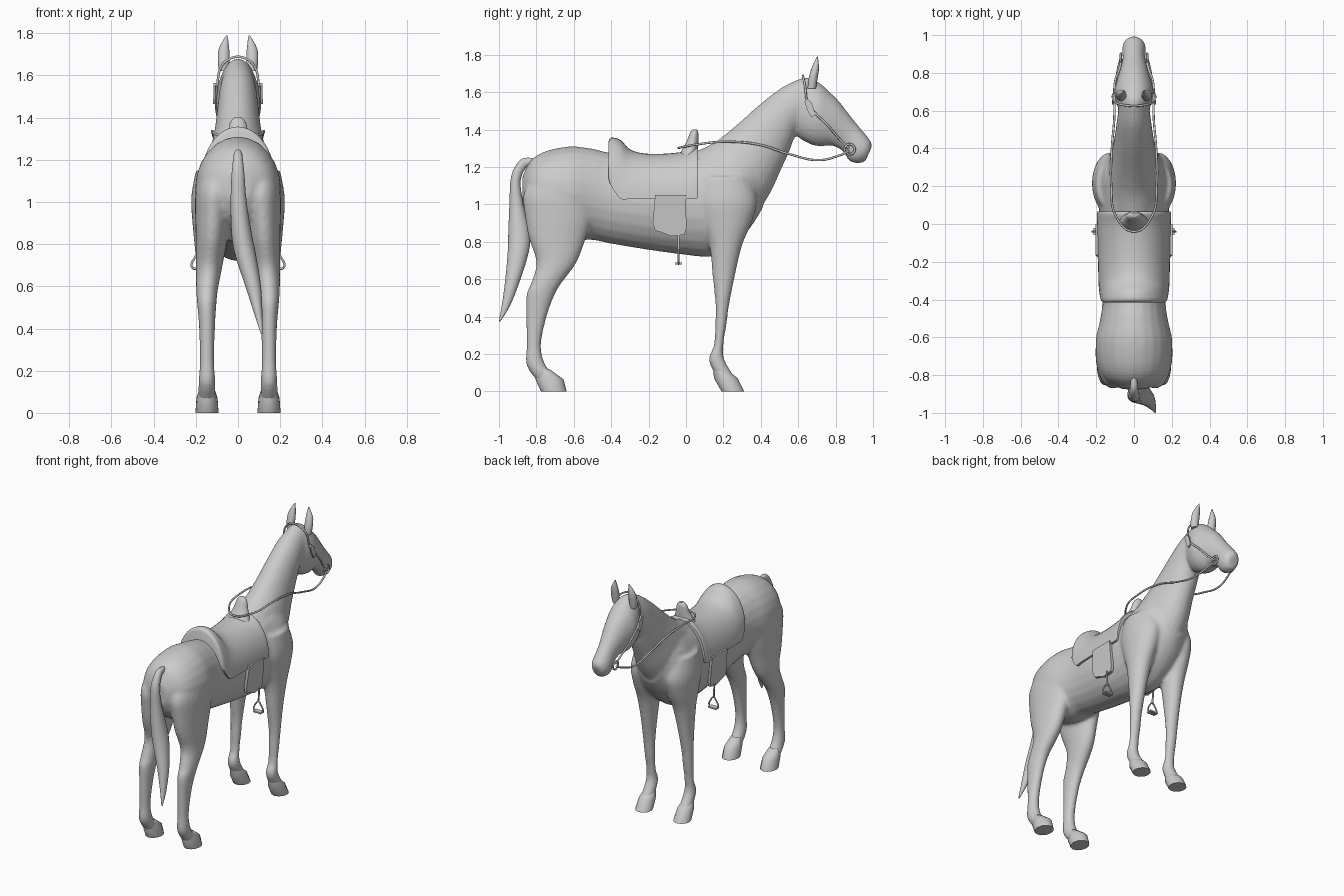
import bpy
import bmesh
from math import sin, cos, pi, radians
from mathutils import Vector

default_cube = bpy.data.objects.get("Cube")
if default_cube:
    bpy.data.objects.remove(default_cube, do_unlink=True)

grey = bpy.data.materials.new("plain_grey")
grey.use_nodes = True
grey.diffuse_color = (0.6, 0.6, 0.6, 1)
grey.node_tree.nodes["Principled BSDF"].inputs["Base Color"].default_value = (0.6, 0.6, 0.6, 1)


# ---- helpers: a section is (x centre, half width, y and z of one edge, y and z of the other)
def column(y, top, bottom, width):
    return (0, width, y, top, y, bottom)


def level(z, back, front, x, width):
    return (x, width, back, z, front, z)


def refine(sections, steps):
    """Catmull-Rom interpolation between neighbouring sections."""
    result = []
    last = len(sections) - 1
    for i in range(last):
        a, b = sections[max(i - 1, 0)], sections[i]
        c, d = sections[i + 1], sections[min(i + 2, last)]
        for k in range(steps):
            t = k / steps
            result.append([q + t * (r - p) / 2
                           + t * t * (2 * p - 5 * q + 4 * r - s) / 2
                           + t * t * t * (3 * q - p - 3 * r + s) / 2
                           for p, q, r, s in zip(a, b, c, d)])
    return result + [sections[-1]]


def ellipse(section, sides, side=1):
    x, width, y_a, z_a, y_b, z_b = section
    a, b = Vector((x * side, y_a, z_a)), Vector((x * side, y_b, z_b))
    across = Vector((max(width, 0.002), 0, 0))
    angles = [2 * pi * i / sides for i in range(sides)]
    return [(a + b) / 2 + (a - b) / 2 * cos(t) + across * sin(t) for t in angles]


def stitch(bm, loops):
    """Skin a row of closed loops and cap both ends."""
    rings = [[bm.verts.new(p) for p in loop] for loop in loops]
    count = len(rings[0])
    for low, high in zip(rings, rings[1:]):
        for i in range(count):
            j = (i + 1) % count
            bm.faces.new((low[i], low[j], high[j], high[i]))
    bm.faces.new(rings[0])
    bm.faces.new(rings[-1])


def loft(bm, sections, side=1, steps=4, sides=24):
    stitch(bm, [ellipse(s, sides, side) for s in refine(sections, steps)])


def finish(name, bm, sharp=50):
    bmesh.ops.recalc_face_normals(bm, faces=bm.faces)
    mesh = bpy.data.meshes.new(name)
    bm.to_mesh(mesh)
    bm.free()
    mesh.materials.append(grey)
    mesh.shade_smooth()
    mesh.set_sharp_from_angle(angle=radians(sharp))
    obj = bpy.data.objects.new(name, mesh)
    bpy.context.collection.objects.link(obj)
    return obj


def lofted(name, sections, **options):
    bm = bmesh.new()
    loft(bm, sections, **options)
    return finish(name, bm)


def cord(name, points, thickness, side=1, closed=False):
    curve = bpy.data.curves.new(name, "CURVE")
    curve.dimensions = "3D"
    curve.bevel_depth = thickness
    curve.bevel_resolution = 2
    curve.resolution_u = 6
    curve.use_fill_caps = True
    spline = curve.splines.new("BEZIER")
    spline.bezier_points.add(len(points) - 1)
    spline.use_cyclic_u = closed
    for knot, (x, y, z) in zip(spline.bezier_points, points):
        knot.co = (x * side, y, z)
        knot.handle_left_type = knot.handle_right_type = "AUTO"
    curve.materials.append(grey)
    obj = bpy.data.objects.new(name, curve)
    bpy.context.collection.objects.link(obj)


def plate(name, outline, x_top, x_bottom, thickness, side):
    """Flat panel in the side plane, leaning from x_top to x_bottom."""
    z_values = [z for y, z in outline]
    low, high = min(z_values), max(z_values)
    loops = []
    for offset in (0, thickness):
        loops.append([(side * (x_bottom + offset + (x_top - x_bottom) * (z - low) / (high - low)), y, z)
                      for y, z in outline])
    bm = bmesh.new()
    stitch(bm, loops)
    return finish(name, bm, 30)


# ---- horse body: torso, neck, head and legs fused into one skin
torso = [column(-.875, 1.15, 1.0, .06), column(-.83, 1.235, .92, .145),
         column(-.75, 1.285, .86, .19), column(-.62, 1.31, .81, .203),
         column(-.5, 1.298, .81, .178), column(-.4, 1.275, .79, .168),
         column(-.2, 1.25, .757, .18), column(0, 1.265, .73, .182),
         column(.14, 1.3, .722, .19), column(.25, 1.32, .78, .188),
         column(.34, 1.3, .87, .155), column(.41, 1.24, .98, .09)]
neck = [(0, .15, .02, 1.27, .35, .9), (0, .14, .15, 1.33, .45, 1.06),
        (0, .115, .27, 1.425, .51, 1.19), (0, .1, .4, 1.54, .555, 1.29),
        (0, .09, .52, 1.63, .585, 1.37), (0, .08, .63, 1.68, .62, 1.4)]
head = [(0, .07, .6, 1.67, .585, 1.42), (0, .09, .66, 1.68, .6, 1.36),
        (0, .105, .72, 1.645, .67, 1.32), (0, .095, .77, 1.6, .72, 1.31),
        (0, .08, .82, 1.55, .775, 1.315), (0, .066, .87, 1.485, .825, 1.295),
        (0, .06, .91, 1.435, .85, 1.27), (0, .063, .96, 1.375, .87, 1.235),
        (0, .058, .987, 1.34, .91, 1.22), (0, .035, .995, 1.31, .955, 1.225)]
hind_leg = [level(1.15, -.82, -.54, .1, .08), level(1.05, -.87, -.49, .11, .092),
            level(.93, -.86, -.5, .118, .085), level(.82, -.84, -.535, .125, .075),
            level(.69, -.8, -.585, .137, .062), level(.58, -.828, -.665, .147, .051),
            level(.52, -.853, -.7, .148, .046), level(.41, -.855, -.742, .147, .038),
            level(.25, -.852, -.775, .147, .034), level(.14, -.853, -.75, .147, .04),
            level(.05, -.79, -.67, .147, .04)]
fore_leg = [level(1.15, .07, .34, .11, .09), level(1.02, .05, .38, .122, .1),
            level(.9, .085, .35, .13, .086), level(.78, .125, .3, .137, .068),
            level(.62, .142, .262, .142, .05), level(.46, .158, .23, .147, .04),
            level(.36, .156, .217, .147, .036), level(.25, .15, .2, .147, .032),
            level(.165, .122, .207, .147, .038), level(.05, .18, .28, .147, .04)]

skin = bmesh.new()
for part in (torso, neck, head):
    loft(skin, part)
for side in (1, -1):
    loft(skin, hind_leg, side)
    loft(skin, fore_leg, side)
body = finish("horse_body", skin)
fuse = body.modifiers.new("fuse", "REMESH")
fuse.mode = "VOXEL"
fuse.voxel_size = 0.011
fuse.use_smooth_shade = True
relax = body.modifiers.new("relax", "SMOOTH")
relax.factor = 0.5
relax.iterations = 6

# ---- tail, swept to one side at the tip
lofted("tail", [(0, .012, -.79, 1.24, -.8, 1.19), (0, .018, -.84, 1.25, -.83, 1.205),
                (0, .022, -.89, 1.235, -.86, 1.19), (0, .03, -.935, 1.15, -.885, 1.12),
                level(1, -.944, -.868, .003, .038), level(.85, -.95, -.835, .017, .048),
                level(.75, -.953, -.84, .035, .05), level(.6, -.966, -.885, .072, .037),
                level(.46, -.985, -.94, .098, .018), level(.375, -1, -.992, .112, .004)])

# ---- hooves and ears
hind_hoof = [level(.12, -.8, -.73, .147, .034), level(.065, -.805, -.655, .147, .05),
             level(0, -.775, -.638, .147, .055)]
fore_hoof = [level(.12, .145, .215, .147, .034), level(.07, .15, .277, .147, .05),
             level(0, .19, .312, .147, .055)]
ear = [level(1.62, .65, .695, .068, .022), level(1.67, .655, .703, .068, .028),
       level(1.73, .672, .711, .066, .024), level(1.79, .7, .705, .053, .003)]
for side, label in ((1, "left"), (-1, "right")):
    lofted(label + "_hind_hoof", hind_hoof, side=side, steps=1, sides=12)
    lofted(label + "_fore_hoof", fore_hoof, side=side, steps=1, sides=12)
    lofted(label + "_ear", ear, side=side, sides=12)

# ---- saddle: arched skirt with raised rear rim, then the pommel
stations = [(-.415, 1.335, .16, 1.14), (-.4, 1.357, .176, 1.1), (-.35, 1.345, .185, 1.03),
            (-.3, 1.295, .188, 1.03), (-.22, 1.272, .19, 1.03), (-.1, 1.272, .192, 1.03),
            (0, 1.285, .195, 1.03), (.05, 1.305, .197, 1.03), (.065, 1.3, .193, 1.04)]
arches = []
for y, top, width, base in refine(stations, 3):
    angles = [pi * (i / 24 - 0.5) for i in range(25)]
    arches.append([(width * sin(a), y, base + (top - base) * cos(a)) for a in angles])
saddle = bmesh.new()
stitch(saddle, arches)
finish("saddle", saddle)
lofted("saddle_pommel", [level(1.26, -.04, .06, 0, .08), level(1.33, 0, .066, 0, .05),
                         level(1.38, .02, .066, 0, .036), level(1.402, .036, .058, 0, .016)])

# ---- side flaps, stirrups and bridle, one set per side
flap = [(-.165, 1.05), (-.178, .9), (-.165, .86), (-.13, .85), (-.08, .83),
        (-.01, .838), (.002, .87), (.0, 1.05)]
iron = [(.185, -.04, .755), (.165, -.04, .735), (.152, -.04, .69),
        (.185, -.04, .682), (.218, -.04, .69), (.205, -.04, .735)]
strap = [(-.046, .85), (-.046, .75), (-.034, .75), (-.034, .85)]
cheek = [(.1, .645, 1.55), (.104, .68, 1.5), (.099, .76, 1.42), (.078, .82, 1.35), (.066, .87, 1.3)]
blinker = [(.633, 1.55), (.65, 1.565), (.672, 1.545), (.692, 1.48), (.67, 1.465), (.65, 1.5)]
ring = [(.07, .875 + .027 * cos(i * pi / 4), 1.295 + .027 * sin(i * pi / 4)) for i in range(8)]
for side, label in ((1, "left"), (-1, "right")):
    plate(label + "_saddle_flap", flap, .183, .165, .02, side)
    plate(label + "_stirrup_strap", strap, .188, .183, .006, side)
    cord(label + "_stirrup_iron", iron, .005, side, closed=True)
    plate(label + "_stirrup_tread", [(-.058, .68), (-.058, .69), (-.022, .69), (-.022, .68)],
          .155, .155, .06, side)
    cord(label + "_cheek_strap", cheek, .006, side)
    plate(label + "_blinker", blinker, .105, .108, .01, side)
    cord(label + "_bit_ring", ring, .006, side, closed=True)

# ---- crown strap over the head and reins looping back to the saddle
crown = [(.1, .645, 1.55), (.08, .635, 1.64), (.045, .628, 1.675)]
cord("crown_strap", crown + [(0, .625, 1.688)] + [(-x, y, z) for x, y, z in reversed(crown)], .006)
rein = [(.072, .87, 1.285), (.085, .82, 1.262), (.1, .71, 1.237), (.105, .55, 1.27),
        (.118, .39, 1.32), (.12, .2, 1.335), (.095, .04, 1.318)]
cord("reins", rein + [(0, -.04, 1.302)] + [(-x, y, z) for x, y, z in reversed(rein)], .006)
